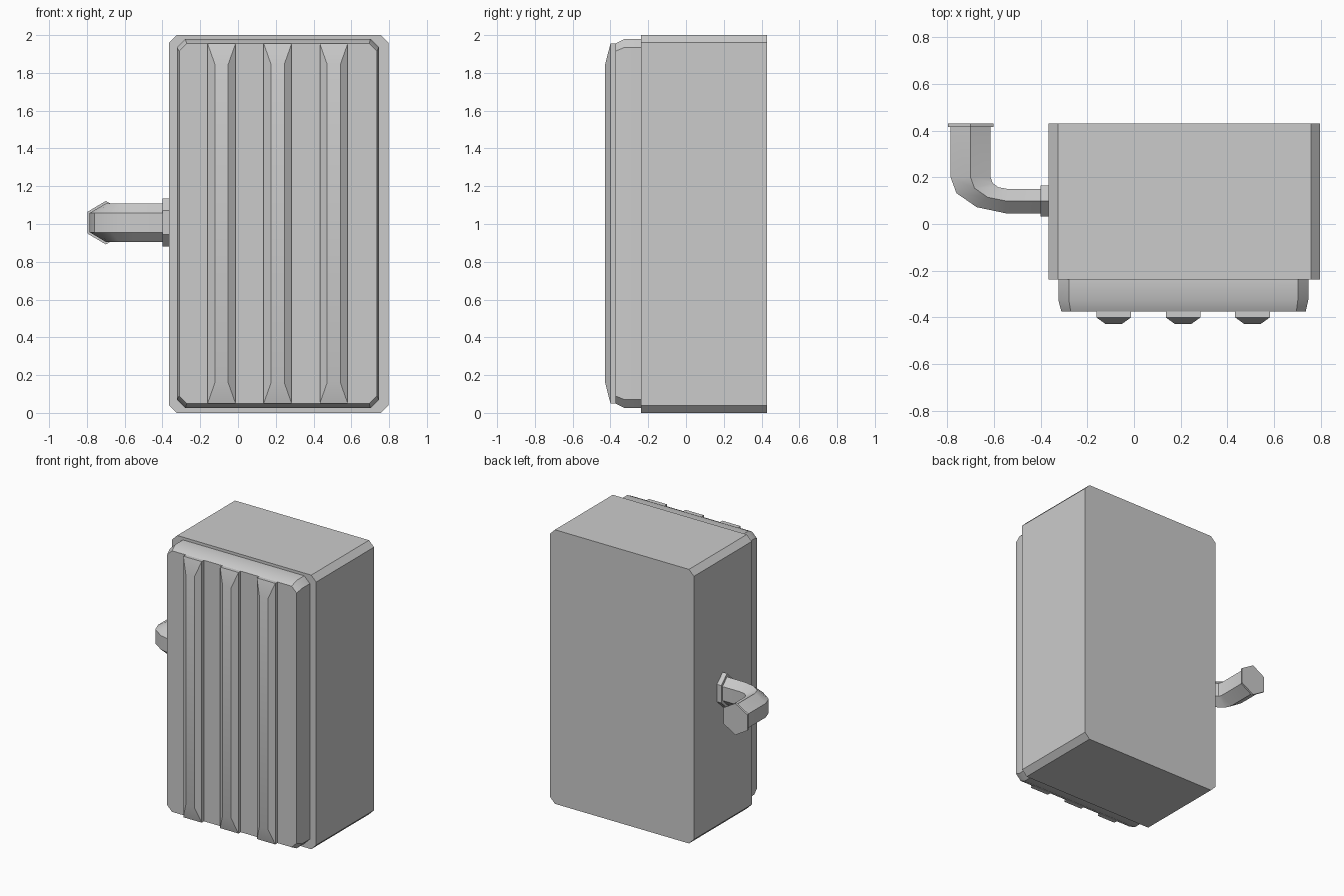
import bpy, math
from mathutils import Vector

if "Cube" in bpy.data.objects:
    bpy.data.objects.remove(bpy.data.objects["Cube"])


def loft(name, rings):
    """Capped solid through matching vertex rings."""
    n = len(rings[0])
    verts = [v for r in rings for v in r]
    faces = [tuple(range(n)), tuple(range((len(rings) - 1) * n, len(rings) * n))]
    for k in range(len(rings) - 1):
        for i in range(n):
            j = (i + 1) % n
            faces.append((k * n + i, k * n + j, (k + 1) * n + j, (k + 1) * n + i))
    me = bpy.data.meshes.new(name)
    me.from_pydata(verts, [], faces)
    ob = bpy.data.objects.new(name, me)
    bpy.context.collection.objects.link(ob)
    bpy.context.view_layer.objects.active = ob
    ob.select_set(True)
    bpy.ops.object.mode_set(mode='EDIT')
    bpy.ops.mesh.select_all(action='SELECT')
    bpy.ops.mesh.normals_make_consistent(inside=False)
    bpy.ops.object.mode_set(mode='OBJECT')
    bpy.ops.object.shade_smooth_by_angle(angle=math.radians(32))
    ob.select_set(False)
    return ob


def cut_rect(x0, x1, z0, z1, c, y):
    """Rectangle facing y with clipped corners."""
    return [(x0 + c, y, z0), (x1 - c, y, z0), (x1, y, z0 + c), (x1, y, z1 - c),
            (x1 - c, y, z1), (x0 + c, y, z1), (x0, y, z1 - c), (x0, y, z0 + c)]


def hexagon(inner, outer, r, z=1.007):
    """Upright hexagon between two plan points, corners up and down."""
    a, b = Vector((*inner, z)), Vector((*outer, z))
    c, up = (a + b) / 2, Vector((0, 0, r))
    return [c + up, b + up / 2, b - up / 2, c - up, a - up / 2, a + up / 2]


# main cabinet
loft("cabinet_body", [cut_rect(-0.365, 0.797, 0, 2, 0.04, y) for y in (-0.237, 0.43)])

# raised front panel
loft("front_panel", [cut_rect(-0.324, 0.746, 0.025, 1.98, 0.045, -0.235),
                     cut_rect(-0.324, 0.746, 0.025, 1.98, 0.045, -0.325),
                     cut_rect(-0.311, 0.735, 0.05, 1.955, 0.04, -0.374)])

# three vertical ribs with tapered ends
for k in range(3):
    x = -0.087 + 0.297 * k
    rings = []
    for y, hw, z0, z1 in ((-0.37, 0.074, 0.05, 1.955), (-0.4, 0.074, 0.05, 1.955),
                          (-0.428, 0.035, 0.16, 1.845)):
        rings.append([(x - hw, y, z0), (x + hw, y, z0), (x + hw, y, z1), (x - hw, y, z1)])
    loft(f"front_rib_{k + 1}", rings)

# bent side pipe: (inner, outer) plan points along its path
path = [((-0.37, 0.15), (-0.37, 0.046)), ((-0.54, 0.15), (-0.55, 0.046)),
        ((-0.58, 0.157), (-0.673, 0.072)), ((-0.605, 0.175), (-0.76, 0.132)),
        ((-0.614, 0.2), (-0.785, 0.2)), ((-0.614, 0.42), (-0.785, 0.42))]
loft("side_pipe", [hexagon(a, b, 0.102) for a, b in path])

# flanges at both pipe ends
loft("wall_flange", [hexagon((x, 0.164), (x, 0.032), 0.127) for x in (-0.36, -0.4)])
loft("pipe_end_flange", [hexagon((-0.602, y), (-0.797, y), 0.115) for y in (0.415, 0.43)])
